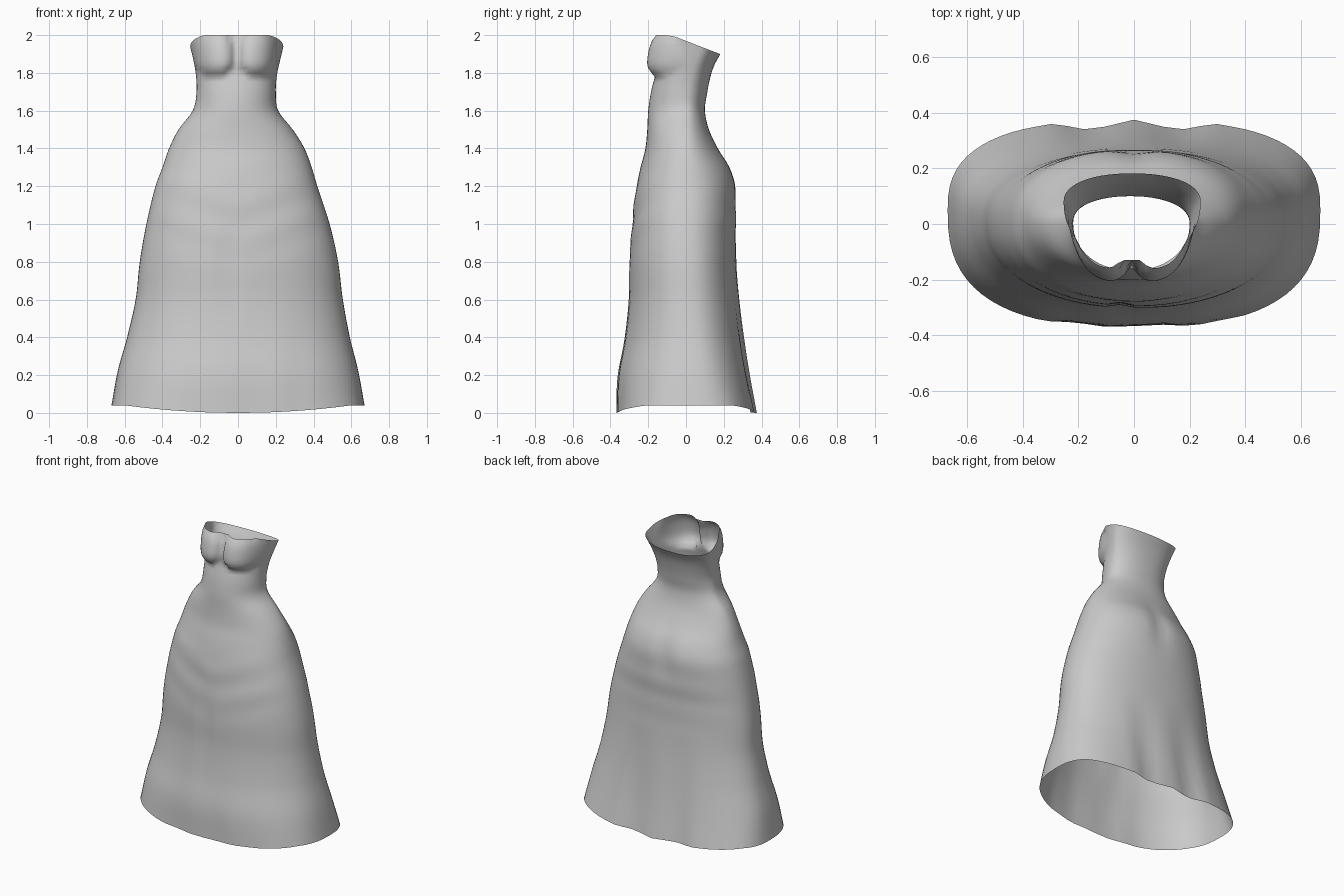
import bpy, bmesh, math

if "Cube" in bpy.data.objects:
    bpy.data.objects.remove(bpy.data.objects["Cube"])

# Profile: height, left x, right x, front y, back y, widest y, squareness
KEYS = [
    (0.00, -.67, .67, -.372, .375, .05, 2.65),
    (0.20, -.637, .637, -.364, .338, .04, 2.4),
    (0.40, -.587, .592, -.328, .307, .03, 2.25),
    (0.60, -.542, .555, -.305, .282, .02, 2.2),
    (0.80, -.52, .53, -.30, .266, .01, 2.2),
    (1.00, -.485, .485, -.285, .265, .0, 2.2),
    (1.20, -.437, .42, -.262, .265, .0, 2.2),
    (1.30, -.40, .39, -.24, .235, .0, 2.15),
    (1.40, -.365, .352, -.215, .172, .0, 2.1),
    (1.50, -.315, .29, -.205, .122, .0, 2.1),
    (1.60, -.24, .213, -.20, .10, .0, 2.1),
    (1.70, -.22, .20, -.185, .11, .0, 2.15),
    (1.80, -.222, .205, -.16, .125, .02, 2.2),
    (1.90, -.235, .222, -.14, .147, .05, 2.2),
    (2.00, -.253, .24, -.13, .182, .08, 2.2),
]
SEGS, ROWS = 72, 80


def clamp(v):
    return max(0.0, min(1.0, v))


def section(z):
    """Smooth (cubic Hermite) interpolation of the profile."""
    i = 0
    while i < len(KEYS) - 2 and z > KEYS[i + 1][0]:
        i += 1
    a, b = KEYS[i], KEYS[i + 1]
    p, n = KEYS[max(i - 1, 0)], KEYS[min(i + 2, len(KEYS) - 1)]
    h = b[0] - a[0]
    t = (z - a[0]) / h
    out = []
    for k in range(1, 7):
        ma = (b[k] - p[k]) / (b[0] - p[0]) * h
        mb = (n[k] - a[k]) / (n[0] - a[0]) * h
        out.append((2*t**3 - 3*t**2 + 1) * a[k] + (t**3 - 2*t**2 + t) * ma
                   + (3*t**2 - 2*t**3) * b[k] + (t**3 - t**2) * mb)
    return out


def dress_point(row, ang):
    left, right, front, back, mid, n = section(row)
    cx, rx = (left + right) / 2, (right - left) / 2
    c, s = math.cos(ang), math.sin(ang)
    x = cx + rx * math.copysign(abs(c) ** (2 / n), c)
    depth = (back - mid) if s > 0 else (mid - front)
    y = mid + depth * math.copysign(abs(s) ** (2 / n), s)
    # tilted neckline, raised hem at the sides
    z = row - .1 * clamp((row - 1.6) / .4) * clamp((y + .08) / .26)
    z += .04 * clamp(1 - row / .4) * clamp(abs(x) / .6) ** 2
    if s < 0:
        # bust cups
        dz = z - 1.885
        d = (abs(abs(x + .01) - .115) / .11) ** 2.4 + (abs(dz) / (.1 if dz < 0 else .14)) ** 2.4
        if d < 1:
            y -= .072 * (1 - d) ** .6
        # soft front folds: hem pleats, centre crease and faint drapes
        y += .005 * clamp(1 - row / .7) * (1 - math.cos((x + .07) * 22)) * clamp((.4 - abs(x)) / .15)
        skirt = clamp(row / .2) * clamp((1.3 - row) / .2)
        y += .012 * skirt * math.exp(-((x + .04) / .03) ** 2) * clamp((1.0 - row) / .1)
        y += .003 * s * math.sin(row * 30 - abs(x) * 12) * math.exp(-((row - 1.05) / .2) ** 2)
    else:
        # back pleats, seat dimple and drape below the hips
        y -= .016 * clamp(1 - row / .7) * (1 - math.cos(x * 20)) * clamp((.4 - abs(x)) / .15)
        y -= .018 * math.exp(-(x / .06) ** 2 - ((row - 1.22) / .15) ** 2)
        y += .003 * s * math.sin(row * 32) * math.exp(-((row - 1.0) / .15) ** 2)
    return x, y, z


# Dress: one open lofted shell
bm = bmesh.new()
rings = [[bm.verts.new(dress_point(2 * r / ROWS, 2 * math.pi * k / SEGS))
          for k in range(SEGS)] for r in range(ROWS + 1)]
for lo, hi in zip(rings, rings[1:]):
    for k in range(SEGS):
        j = (k + 1) % SEGS
        bm.faces.new((lo[k], lo[j], hi[j], hi[k]))
mesh = bpy.data.meshes.new("strapless_dress")
bm.to_mesh(mesh)
bm.free()
mesh.shade_smooth()
dress = bpy.data.objects.new("strapless_dress", mesh)
bpy.context.collection.objects.link(dress)
